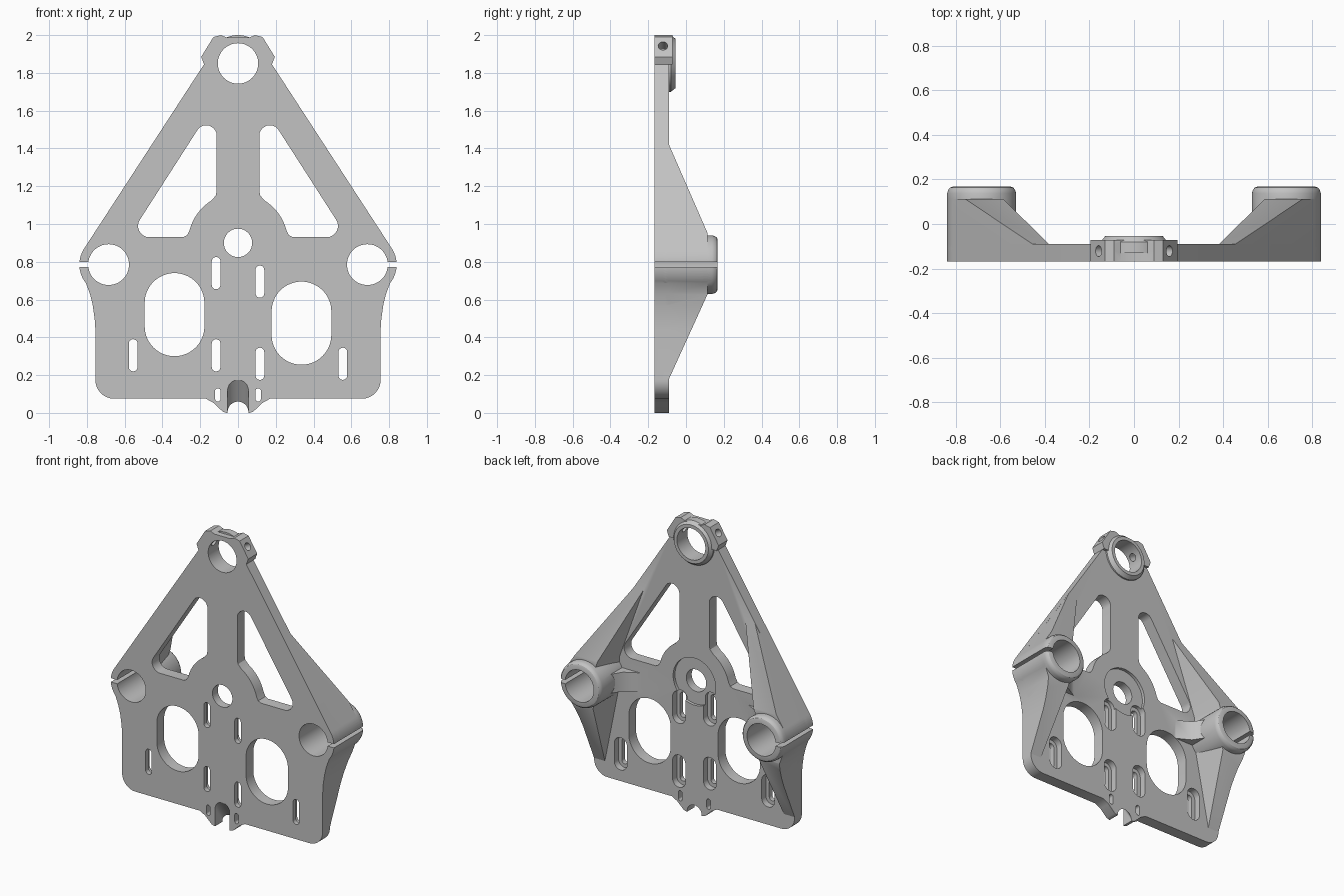
import bpy, bmesh, math
from mathutils import Matrix, Vector

if "Cube" in bpy.data.objects:
    bpy.data.objects.remove(bpy.data.objects["Cube"])

FRONT, BACK, TIP = -0.168, -0.09, 0.168      # depth of plate faces and boss ends
STEP = 5.625                                 # degrees per arc segment
GREY = (0.54, 0.54, 0.54, 1)

grey = bpy.data.materials.new("light_grey")
grey.use_nodes = True
grey.diffuse_color = GREY
grey.node_tree.nodes["Principled BSDF"].inputs["Base Color"].default_value = GREY


def arc(cx, cz, r, a0, a1):
    n = max(2, round(abs(a1 - a0) / STEP))
    angles = [math.radians(a0 + (a1 - a0) * i / n) for i in range(n + 1)]
    return [(cx + r * math.cos(a), cz + r * math.sin(a)) for a in angles]


def circle(cx, cz, r):
    return arc(cx, cz, r, 0, 360)[:-1]


def slot(cx, z0, z1, r):
    return arc(cx, z1 - r, r, 0, 180) + arc(cx, z0 + r, r, 180, 360)


def fillet(a, b, c, r):
    """Round corner b between neighbours a and c."""
    a, b, c = Vector(a), Vector(b), Vector(c)
    u, v = (a - b).normalized(), (c - b).normalized()
    half = u.angle(v) / 2
    centre = b + (u + v).normalized() * r / math.sin(half)
    p = b + u * r / math.tan(half) - centre
    q = b + v * r / math.tan(half) - centre
    return [tuple(centre + p.lerp(q, i / 12).normalized() * r) for i in range(13)]


def flip(pts, s):
    return [(s * x, z) for x, z in pts]


def loft(name, *sections, planes=()):
    """Solid through (outline, y) sections, trimmed by (point, normal) planes."""
    bm = bmesh.new()
    rings = [[bm.verts.new((x, y, z)) for x, z in pts] for pts, y in sections]
    bm.faces.new(rings[0])
    bm.faces.new(rings[-1][::-1])
    for lo, hi in zip(rings, rings[1:]):
        for i in range(len(lo)):
            bm.faces.new((lo[i - 1], lo[i], hi[i], hi[i - 1]))
    bmesh.ops.recalc_face_normals(bm, faces=bm.faces)
    for co, no in planes:
        geom = bm.verts[:] + bm.edges[:] + bm.faces[:]
        bmesh.ops.bisect_plane(bm, geom=geom, plane_co=co, plane_no=no, clear_outer=True)
        bmesh.ops.holes_fill(bm, edges=[e for e in bm.edges if e.is_boundary], sides=0)
    bmesh.ops.recalc_face_normals(bm, faces=bm.faces)
    mesh = bpy.data.meshes.new(name)
    bm.to_mesh(mesh)
    bm.free()
    mesh.materials.append(grey)
    obj = bpy.data.objects.new(name, mesh)
    bpy.context.collection.objects.link(obj)
    return obj


def combine(other, operation):
    """Merge a part into the plate, or cut it away, then drop the helper."""
    other.hide_render = True
    mod = plate.modifiers.new(operation, "BOOLEAN")
    mod.solver, mod.operation, mod.object = "EXACT", operation, other
    bpy.context.view_layer.objects.active = plate
    bpy.ops.object.modifier_apply(modifier=mod.name)
    bpy.data.objects.remove(other)


def add(name, *sections, planes=()):
    combine(loft(name, *sections, planes=planes), "UNION")


def cut(pts, y0=-0.3, y1=0.3):
    combine(loft("cutter", (pts, y0), (pts, y1)), "DIFFERENCE")


# Plate outline, right half from the top down
BX, BZ, BR = 0.685, 0.785, 0.155
collar = [(0.06, 1.987), (0.09, 2.0), (0.13, 1.99), (0.195, 1.885), (0.18, 1.845)]
shoulder = arc(BX, BZ, BR, 33.75, -39.375)
flank = [(0.784, 0.63), (0.769, 0.57), (0.759, 0.5), (0.755, 0.44)]
foot = arc(0.655, 0.175, 0.1, 0, -90) + [(0.17, 0.075), (0.13, 0.053), (0.08, 0.006), (0.06, 0)]
half = collar + shoulder + flank + foot
outline = half + flip(half, -1)[::-1]
plate = loft("mounting_plate", (outline, FRONT), (outline, BACK))

# Side gussets, inboard ribs and bosses
for s in (1, -1):
    outer = [(0.456, 1.42)] + shoulder + flank + [(0.755, 0.18)]
    inner = [(0.71, 0.18), (0.61, 0.68), (0.6, 0.92), (0.42, 1.42)]
    base = [(x - 0.04, z) for x, z in inner]
    slopes = [((0, BACK, 1.42), (0, 0.47, 0.205)), ((0, BACK, 0.18), (0, 0.45, -0.205))]
    add("gusset", (flip(outer + base, s), -0.11), (flip(outer + inner, s), 0.113), planes=slopes)
    ribs = []
    for x, y in ((0.39, -0.11), (0.41, BACK), (0.5, -0.04), (0.6, 0.113)):
        ribs.append((flip([(x, 0.72), (0.7, 0.72), (0.7, 0.85), (x, 0.85)], s), y))
    add("inboard_rib", *ribs)
    profile = ((BR, -0.13), (BR, 0.138), (0.151, 0.153), (0.142, 0.164), (0.13, TIP))
    add("boss", *[(flip(circle(BX, BZ, r), s), y) for r, y in profile])

# Top collar and its bevelled ring
collar_pts = collar + flip(collar, -1)[::-1]
add("top_collar", (collar_pts, -0.12), (collar_pts, -0.072))
add("top_ring", *[(circle(0, 1.85, r), y) for r, y in ((0.15, -0.13), (0.15, -0.08), (0.13, -0.055))])

# Round through holes and the shallow seat behind the middle one
cut(circle(0, 1.85, 0.107))
cut(circle(0, 0.9, 0.075))
cut(circle(0, 0.9, 0.16), BACK - 0.02)

for s in (1, -1):
    # Boss bore and clamp slit
    cut(flip(circle(BX, BZ, 0.108), s))
    cut(flip([(0.74, 0.772), (0.9, 0.772), (0.9, 0.798), (0.74, 0.798)], s))
    # Triangular window that bulges around the middle hole
    top, low, left = (0.113, 1.656), (0.579, 0.93), (0.265, 0.93)
    window = fillet((0.113, 1), top, low, 0.055) + fillet(top, low, left, 0.06)
    window += [(0.29, 0.93), (0.27, 0.94), (0.257, 0.965)] + arc(0, 0.9, 0.265, 20, 58) + [(0.118, 1.15), (0.113, 1.175)]
    cut(flip(window, s))
    # Large oval opening, lower on the left side of the model
    drop = 0.045 if s > 0 else 0
    cut(slot(s * 0.336, 0.3 - drop, 0.74 - drop, 0.158))
    # Adjustment slots with wider seats behind
    for x, z in ((0.116, 0.655), (0.116, 0.22), (0.555, 0.22)):
        z -= drop
        cut(slot(s * x, z, z + 0.17, 0.023))
        cut(slot(s * x, z - 0.025, z + 0.195, 0.048), BACK - 0.045, 0.0)
    cut(slot(s * 0.107, 0.06, 0.13, 0.014))
    # Clamp screw hole through the slanted collar face
    screw = loft("cutter", (circle(0, 0, 0.025), 0.08), (circle(0, 0, 0.025), 0.3))
    direction = Vector((s * 0.86, 0, 0.5))
    turn = Vector((0, 1, 0)).rotation_difference(direction).to_matrix().to_4x4()
    screw.data.transform(Matrix.Translation((0, -0.122, 1.85)) @ turn)
    combine(screw, "DIFFERENCE")


# Slanted arched notch in the bottom edge
def arch(top):
    return [(0.055, -0.15)] + arc(0, top - 0.055, 0.055, 0, 180) + [(-0.055, -0.15)]


combine(loft("cutter", (arch(0.207), -0.19), (arch(0.03), -0.07)), "DIFFERENCE")

# Smooth curved walls, keep edges sharp
bpy.ops.object.select_all(action="DESELECT")
plate.select_set(True)
bpy.context.view_layer.objects.active = plate
bpy.ops.object.shade_smooth_by_angle(angle=math.radians(30))
